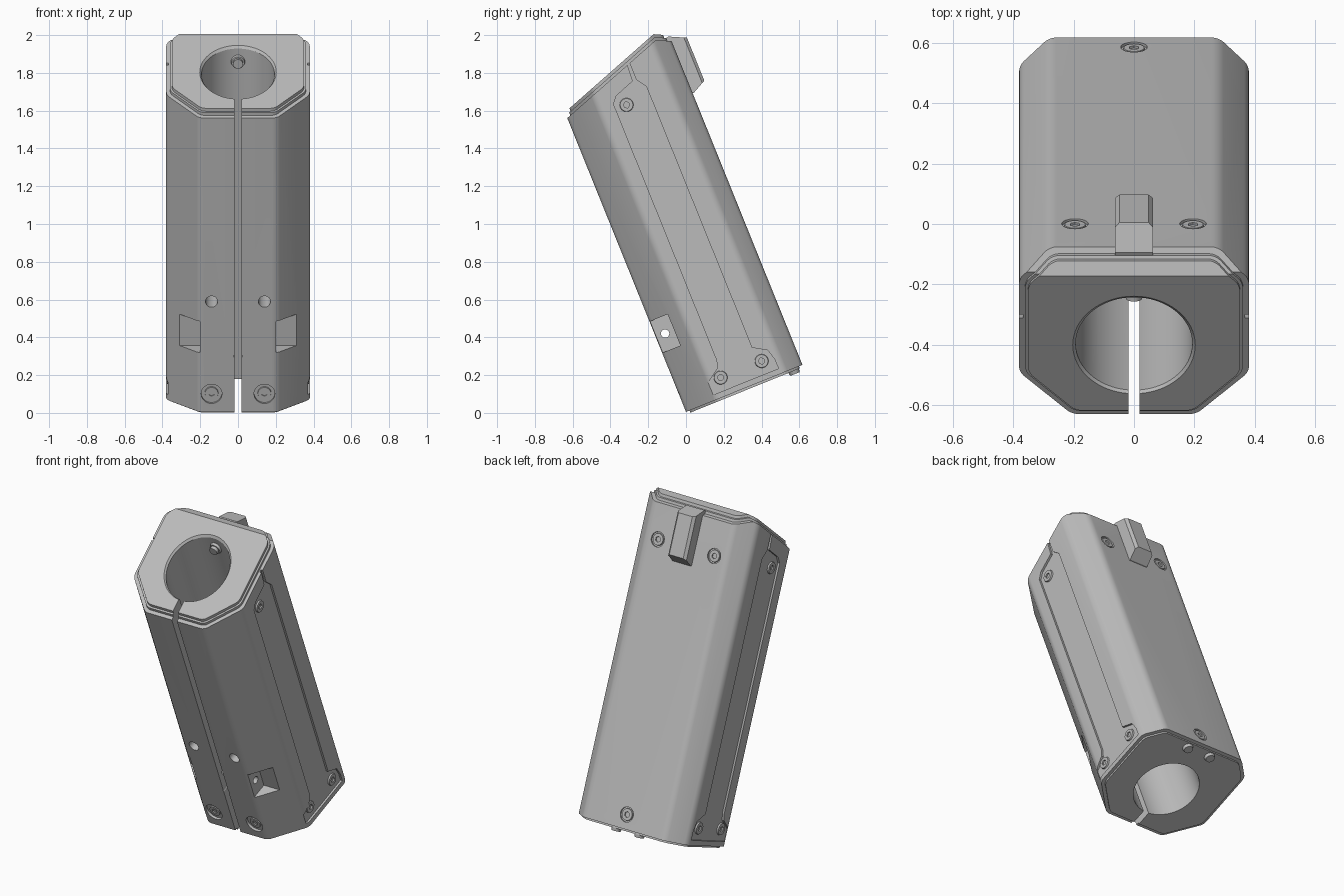
import bpy, bmesh, math
from mathutils import Matrix, Vector

if "Cube" in bpy.data.objects:
    bpy.data.objects.remove(bpy.data.objects["Cube"])

# Parts are built upright (x, depth, height) and leaned back by TILT
TILT = Matrix.Translation((0, 0, 0.005)) @ Matrix.Rotation(math.radians(22), 4, 'X')
SLOPE, DEPTH, HALF = 0.352, 0.665, 0.38
BORE_U, BORE_R = 0.303, 0.193
parts = []

grey = bpy.data.materials.new("satin_grey")
grey.use_nodes = True
grey.diffuse_color = (0.5, 0.5, 0.5, 1)
grey.node_tree.nodes["Principled BSDF"].inputs["Base Color"].default_value = (0.5, 0.5, 0.5, 1)


def to_object(name, bm, keep=True):
    bmesh.ops.recalc_face_normals(bm, faces=bm.faces)
    mesh = bpy.data.meshes.new(name)
    bm.to_mesh(mesh)
    bm.free()
    ob = bpy.data.objects.new(name, mesh)
    bpy.context.collection.objects.link(ob)
    ob.matrix_world = TILT
    if keep:
        parts.append(ob)
    else:
        ob.hide_render = True
    return ob


def prism(points, direction):
    bm = bmesh.new()
    face = bm.faces.new([bm.verts.new(p) for p in points])
    new = bmesh.ops.extrude_face_region(bm, geom=[face])["geom"]
    bmesh.ops.translate(bm, vec=direction, verts=[v for v in new if isinstance(v, bmesh.types.BMVert)])
    return bm


def side_prism(profile, x0, x1):
    return prism([(x0, u, w) for u, w in profile], (x1 - x0, 0, 0))


def boolean(target, cutter, operation='DIFFERENCE'):
    mod = target.modifiers.new("cut", 'BOOLEAN')
    mod.operation, mod.object, mod.solver = operation, cutter, 'EXACT'
    bpy.context.view_layer.update()
    deps = bpy.context.evaluated_depsgraph_get()
    mesh = bpy.data.meshes.new_from_object(target.evaluated_get(deps))
    target.modifiers.clear()
    target.data = mesh
    bpy.data.objects.remove(cutter)


def cylinder(start, direction, length, r0, r1=None, sides=32):
    bm = bmesh.new()
    d = Vector(direction)
    mat = Matrix.Translation(Vector(start) + d * length / 2) @ d.to_track_quat('Z', 'Y').to_matrix().to_4x4()
    bmesh.ops.create_cone(bm, cap_ends=True, segments=sides, radius1=r0,
                          radius2=r0 if r1 is None else r1, depth=length, matrix=mat)
    return bm


def box(x0, x1, u0, u1, w0, w1):
    return side_prism([(u0, w0), (u1, w0), (u1, w1), (u0, w1)], x0, x1)


def cut(target, bm):
    boolean(target, to_object("cutter", bm, False))


def octagon_block(name, inset, profile):
    # Chamfered column with rounded long edges, trimmed by a side profile
    h, f, b = HALF - inset, inset, DEPTH - inset
    cf, cb = 0.175 - 0.586 * inset, 0.1 - 0.586 * inset
    half = [(h - cf, f), (h, f + cf), (h, b - cb), (h - cb, b)]
    ring = half + [(-x, u) for x, u in reversed(half)]
    bm = prism([(x, u, -0.3) for x, u in ring], (0, 0, 2.8))
    long_edges = [e for e in bm.edges if abs(e.verts[0].co.z - e.verts[1].co.z) > 1]
    bmesh.ops.bevel(bm, geom=long_edges, offset=0.022, segments=4, profile=0.5, affect='EDGES')
    ob = to_object(name, bm)
    boolean(ob, to_object("trim", side_prism(profile, -1, 1), False), 'INTERSECT')
    # Bore and clamping slot
    cut(ob, cylinder((0, BORE_U, -0.5), (0, 0, 1), 3.2, BORE_R, sides=64))
    cut(ob, box(-0.018, 0.018, -0.2, BORE_U, -0.5, 2.5))
    return ob


def roof(rise):
    # Sloped top edge with a short falling facet at the back
    peak = 0.59
    top = 1.678 + rise + SLOPE * peak
    return [(-0.2, 1.678 + rise - 0.2 * SLOPE), (peak, top), (0.9, top - 0.5 * (0.9 - peak))]


body = octagon_block("main_body", 0, [(0.9, 0), (-0.2, 0)] + roof(0))
octagon_block("cap_gasket", 0.02, roof(0) + roof(0.016)[::-1])
cap = octagon_block("top_cap", 0.03, roof(0.016) + roof(0.033)[::-1])
octagon_block("base_plate", 0.02, [(-0.2, -0.012), (0.9, -0.012), (0.9, 0), (-0.2, 0)])

# Chamfered mouth of the bore, sheared to follow the sloped cap
mouth = cylinder((0, BORE_U, 0), (0, 0, 1), 0.04, BORE_R - 0.004, BORE_R + 0.03, 64)
for v in mouth.verts:
    v.co.z += 1.695 + SLOPE * v.co.y
cut(cap, mouth)


def screw(name, pos, normal, scale=1.0):
    # Low round head with a hexagonal socket
    n = Vector(normal)
    ob = to_object(name, cylinder(Vector(pos) - n * 0.012, n, 0.016, 0.038 * scale, 0.034 * scale))
    cut(ob, cylinder(Vector(pos) - n * 0.007, n, 0.05, 0.017 * scale, sides=6))


# Recessed side panels, wider where the screws sit
panel = [(0.167, 0.03), (0.167, 0.1), (0.24, 0.15), (0.255, 0.19), (0.255, 1.655), (0.285, 1.69),
         (0.395, 1.73), (0.405, 1.9), (0.415, 1.9), (0.415, 1.73), (0.451, 1.676), (0.451, 0.185),
         (0.524, 0.14), (0.54, 0.08), (0.54, 0.03)]
for side, s in (("left", 1), ("right", -1)):
    cut(body, side_prism(panel, s * 0.367, s * 0.5))
    for i, (u, w) in enumerate([(0.317, 1.625), (0.238, 0.1), (0.472, 0.1)]):
        screw(f"{side}_panel_screw_{i + 1}", (s * 0.372, u, w), (s, 0, 0))

    # Front corner pocket, clamp screw and set-screw hole
    cut(body, box(s * 0.2, s * 0.5, -0.1, 0.104, 0.337, 0.516))
    cut(body, cylinder((s * 0.14, -0.05, 0.63), (0, 1, 0), 0.3, 0.032))
    cut(body, cylinder((s * 0.14, -0.05, 0.103), (0, 1, 0), 0.065, 0.055))
    screw(f"{side}_clamp_screw", (s * 0.14, 0.012, 0.103), (0, -1, 0))

    # Upper back screw and small foot
    cut(body, cylinder((s * 0.195, DEPTH + 0.05, 1.644), (0, -1, 0), 0.06, 0.044))
    screw(f"{side}_back_screw", (s * 0.195, DEPTH - 0.006, 1.644), (0, 1, 0))
    to_object(f"{side}_base_foot", cylinder((s * 0.08, 0.61, 0), (0, 0, -1), 0.03, 0.034, 0.026))

# Cross hole between the pockets, and the lower back screw
cut(body, cylinder((-0.5, 0.053, 0.426), (1, 0, 0), 1, 0.022))
cut(body, cylinder((0, -0.05, 0.318), (0, 1, 0), 0.2, 0.021))
cut(body, cylinder((0, DEPTH + 0.05, 0.084), (0, -1, 0), 0.06, 0.044))
screw("lower_back_screw", (0, DEPTH - 0.006, 0.084), (0, 1, 0))

# Stud inside the bore
screw("bore_stud", (0, BORE_U + BORE_R - 0.012, 1.8), (0, -1, 0))
to_object("bore_stud_pin", cylinder((0, BORE_U + BORE_R, 1.8), (0, -1, 0), 0.035, 0.026))

# Hook block on the back
hook = side_prism([(0.63, 1.87), (0.657, 1.878), (0.747, 1.835), (0.747, 1.59), (0.672, 1.551), (0.63, 1.551)],
                  -0.063, 0.063)
outer = [e for e in hook.edges if e.verts[0].co.x * e.verts[1].co.x > 0
         and min(v.co.y for v in e.verts) > 0.74]
bmesh.ops.bevel(hook, geom=outer, offset=0.015, segments=1, affect='EDGES')
to_object("back_hook", hook)

# One colour, smooth rounds with crisp edges
bpy.ops.object.select_all(action='DESELECT')
for ob in parts:
    ob.data.materials.clear()
    ob.data.materials.append(grey)
    for p in ob.data.polygons:
        p.material_index = 0
    ob.select_set(True)
bpy.context.view_layer.objects.active = body
bpy.ops.object.shade_smooth_by_angle(angle=math.radians(25))
